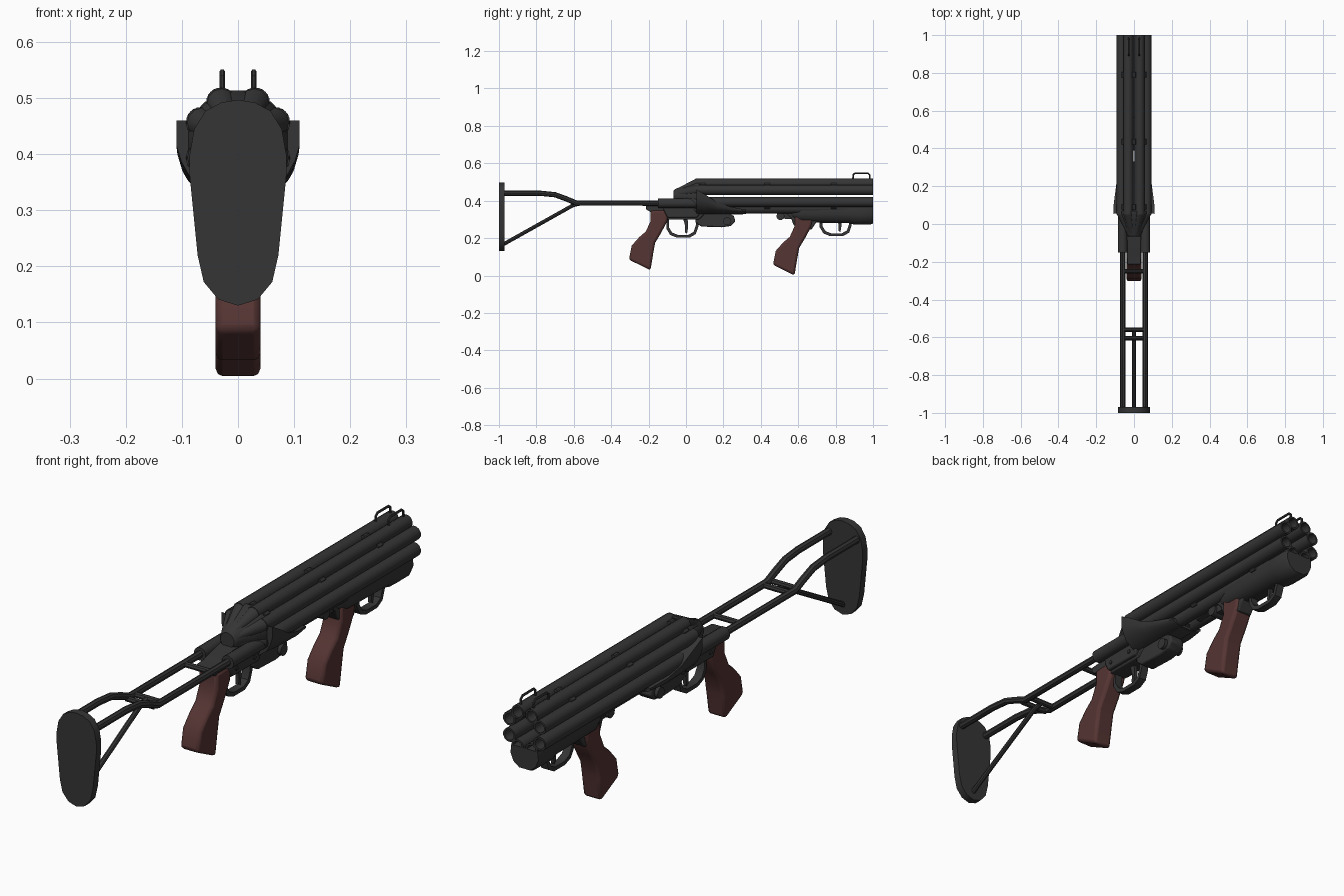
import bpy, bmesh, math
from mathutils import Vector

if "Cube" in bpy.data.objects:
    bpy.data.objects.remove(bpy.data.objects["Cube"])


def material(name, col):
    m = bpy.data.materials.new(name)
    m.diffuse_color = (*col, 1)
    m.use_nodes = True
    m.node_tree.nodes["Principled BSDF"].inputs["Base Color"].default_value = m.diffuse_color
    return m


STEEL = material("dark_steel", (0.035, 0.035, 0.035))
WOOD = material("brown_wood", (0.09, 0.035, 0.033))


def finish(ob, mat, bevel=0, angle=40):
    ob.data.materials.append(mat)
    bpy.ops.object.select_all(action='DESELECT')
    ob.select_set(True)
    bpy.context.view_layer.objects.active = ob
    bpy.ops.object.shade_smooth_by_angle(angle=math.radians(angle))
    if bevel:
        b = ob.modifiers.new("bevel", 'BEVEL')
        b.width, b.segments, b.angle_limit = bevel, 2, math.radians(35)
    return ob


def loft(name, sections, mat=STEEL, bevel=0):
    """Skin a list of equal-length rings and cap both ends."""
    bm = bmesh.new()
    rings = [[bm.verts.new(p) for p in s] for s in sections]
    n = len(rings[0])
    for a, b in zip(rings, rings[1:]):
        for i in range(n):
            j = (i + 1) % n
            bm.faces.new((a[i], a[j], b[j], b[i]))
    bm.faces.new(rings[0])
    bm.faces.new(rings[-1])
    bmesh.ops.recalc_face_normals(bm, faces=bm.faces)
    me = bpy.data.meshes.new(name)
    bm.to_mesh(me)
    bm.free()
    ob = bpy.data.objects.new(name, me)
    bpy.context.collection.objects.link(ob)
    return finish(ob, mat, bevel)


def side(name, prof, w, mat=STEEL, bevel=0, x=0):
    """Extrude a (y, z) side profile to half width w."""
    return loft(name, [[(x + s, y, z) for y, z in prof] for s in (-w, w)], mat, bevel)


def turned(name, prof, x, z, n=12):
    """Lathe along y: prof holds (radius, y)."""
    return loft(name, [[(x + r * math.cos((i + .5) * math.tau / n), y,
                         z + r * math.sin((i + .5) * math.tau / n))
                        for i in range(n)] for r, y in prof])


def tube(name, pts, r, res=2):
    cu = bpy.data.curves.new(name, 'CURVE')
    cu.dimensions, cu.bevel_depth, cu.bevel_resolution = '3D', r, res
    cu.use_fill_caps = True
    sp = cu.splines.new('POLY')
    sp.points.add(len(pts) - 1)
    for p, co in zip(sp.points, pts):
        p.co = (*co, 1)
    ob = bpy.data.objects.new(name, cu)
    bpy.context.collection.objects.link(ob)
    bpy.ops.object.select_all(action='DESELECT')
    ob.select_set(True)
    bpy.context.view_layer.objects.active = ob
    bpy.ops.object.convert(target='MESH')
    return finish(bpy.context.object, STEEL)


# Eight barrels in a ring, each with a bored muzzle and a tapered root
CZ = 0.425
quarter = [(0.066, 0.032), (0.03, 0.067)]
ring = quarter + [(-x, z) for x, z in quarter[::-1]]
ring += [(-x, -z) for x, z in ring]
for k, (x, dz) in enumerate(ring):
    turned(f"barrel_{k}", [(0.027, 0.05), (0.027, 1), (0.02, 1), (0.02, 0.85)], x, CZ + dz)
    loft(f"breech_flute_{k}",
         [[(x * f + r * math.cos(i * math.tau / 12), y, CZ + dz * f + r * math.sin(i * math.tau / 12))
           for i in range(12)] for f, r, y in ((0.32, 0.012, -0.06), (1, 0.027, 0.055))])
    # small spacers joining neighbouring barrels
    x2, dz2 = ring[(k + 1) % 8]
    if abs(dz - dz2) > 0.04 and x * x2 > 0:
        continue
    mx, mz = (x + x2) / 2 * 1.12, CZ + (dz + dz2) / 2 * 1.12
    for y in (0.09, 0.435, 0.79):
        turned(f"barrel_spacer_{k}_{y}", [(0.014, y - 0.014), (0.014, y + 0.014)], mx, mz, 8)

# Breech cone and rear cap
turned("breech_cone", [(0.037, -0.06), (0.06, -0.005), (0.09, 0.055), (0.09, 0.07)], 0, CZ, 16)
turned("breech_cap", [(0.03, -0.067), (0.037, -0.06), (0.037, -0.04)], 0, CZ, 16)

# Flared shroud cupping the lower barrels
secs = []
for y, t, w in ((0.055, 0.46, 0.11), (0.1, 0.435, 0.108), (0.17, 0.39, 0.099),
                (0.24, 0.367, 0.09), (0.32, 0.352, 0.07)):
    h = t - 0.328
    half = [(w, t), (w, t - 0.33 * h), (w * 0.92, t - 0.55 * h), (w * 0.77, t - 0.78 * h), (w * 0.4, 0.328)]
    secs.append([(x, y, z) for x, z in half] + [(-x, y, z) for x, z in half[::-1]])
loft("breech_shroud", secs)

# Front sight hoops
for s in (-1, 1):
    tube(f"sight_hoop_{s}", [(s * 0.028, y, z) for y, z in
         ((0.893, 0.51), (0.893, 0.538), (0.903, 0.547), (0.972, 0.547), (0.982, 0.538), (0.982, 0.51))], 0.005, 1)

# Rear receiver, under-box and cross knob
side("rear_receiver", [(-0.215, 0.375), (-0.215, 0.355), (-0.19, 0.34), (-0.1, 0.335), (-0.1, 0.3),
                       (0.07, 0.3), (0.1, 0.33), (0.1, 0.4), (-0.06, 0.405), (-0.16, 0.38)], 0.036, bevel=0.004)
side("receiver_body", [(-0.12, 0.35), (-0.1, 0.31), (0.06, 0.31), (0.08, 0.34), (0.08, 0.39), (-0.12, 0.39)],
     0.05, bevel=0.005)
side("under_box", [(0.05, 0.335), (0.05, 0.285), (0.08, 0.262), (0.19, 0.258), (0.24, 0.265),
                   (0.265, 0.29), (0.255, 0.32), (0.22, 0.335)], 0.032, bevel=0.006)
tube("cross_knob", [(-0.046, 0.22, 0.29), (0.046, 0.22, 0.29)], 0.022, 3)
for y in (-0.08, 0.03):
    tube(f"receiver_pin_{y}", [(-0.054, y, 0.335), (0.054, y, 0.335)], 0.008, 1)
side("shroud_tongue", [(0.1, 0.34), (0.1, 0.325), (0.3, 0.325), (0.33, 0.345)], 0.03)

# Front receiver and fore-end under the barrels
side("front_receiver", [(0.53, 0.34), (0.56, 0.31), (0.575, 0.27), (0.6, 0.25), (0.67, 0.245),
                        (0.7, 0.29), (0.9, 0.29), (0.9, 0.34)], 0.032, bevel=0.004)
half = [(0.062, 0.36), (0.066, 0.325), (0.052, 0.292), (0.025, 0.272)]
loft("fore_end", [[(sx * x * f, y, 0.35 + (z - 0.35) * f) for sx, h in ((1, half), (-1, half[::-1])) for x, z in h]
                  for y, f in ((0.56, 0.55), (0.62, 0.85), (0.87, 0.9), (0.9, 1), (0.985, 1), (1.0, 0.92))])
tube("front_cross_pin", [(-0.03, 0.505, 0.318), (0.03, 0.505, 0.318)], 0.022, 3)
side("fore_bracket", [(0.48, 0.345), (0.5, 0.305), (0.6, 0.3), (0.6, 0.345)], 0.02)
side("latch_spike", [(0.39, 0.332), (0.48, 0.34), (0.48, 0.352), (0.4, 0.34)], 0.012)

# Grips, trigger guards and triggers, rear set and front set
grip = [(-0.19, 0.35), (-0.09, 0.35), (-0.1, 0.29), (-0.135, 0.225), (-0.165, 0.175), (-0.175, 0.12),
        (-0.19, 0.028), (-0.305, 0.085), (-0.29, 0.16), (-0.25, 0.205), (-0.215, 0.235), (-0.19, 0.29)]
guard = [(-0.105, 0.31), (-0.105, 0.25), (-0.085, 0.217), (-0.05, 0.203), (0.02, 0.203),
         (0.052, 0.221), (0.066, 0.26), (0.066, 0.31)]
inner = [(-0.02 + (y + 0.02) * 0.84, 0.31 + (z - 0.31) * 0.86) for y, z in guard[::-1]]
trigger = [(-0.018, 0.31), (-0.004, 0.265), (-0.006, 0.23), (0.006, 0.225), (0.012, 0.265), (0.008, 0.31)]
for part, oy, oz in (("rear", 0, 0), ("front", 0.77, -0.028)):
    def move(p):
        return [(y + oy, z + oz) for y, z in p]
    side(part + "_grip", move(grip), 0.04, WOOD, 0.012)
    gy = 0.05 if part == "front" else 0
    gz = 0.036 if part == "front" else 0
    side(part + "_trigger_guard", [(y + gy, z + gz) for y, z in move(guard + inner)], 0.016)
    side(part + "_trigger", [(y + gy, z + gz) for y, z in move(trigger)], 0.007)

# Folding stock: sockets, rails, cross bars, strut and butt plate
for s in (-1, 1):
    turned(f"stock_socket_{s}", [(0.026, -0.15), (0.026, 0.06)], s * 0.06, 0.387)
    tube(f"stock_rail_{s}", [(s * 0.06, y, z) for y, z in
         ((-0.1, 0.387), (-0.585, 0.387), (-0.64, 0.41), (-0.7, 0.432), (-0.78, 0.44), (-0.98, 0.44))], 0.014)
for y in (-0.25, -0.56, -0.605):
    tube(f"stock_cross_bar_{y}", [(-0.06, y, 0.387), (0.06, y, 0.387)], 0.011)
tube("stock_strut", [(0, -0.555, 0.387), (0, -0.605, 0.375), (0, -0.98, 0.165)], 0.01)
half = [(0, 0.13), (0.035, 0.141), (0.061, 0.172), (0.072, 0.22), (0.079, 0.29), (0.086, 0.36),
        (0.086, 0.4), (0.078, 0.445), (0.058, 0.477), (0.03, 0.492), (0, 0.497)]
outline = half + [(-x, z) for x, z in half[-2:0:-1]]
loft("butt_plate", [[(x, y, z) for x, z in outline] for y in (-1, -0.97)])
